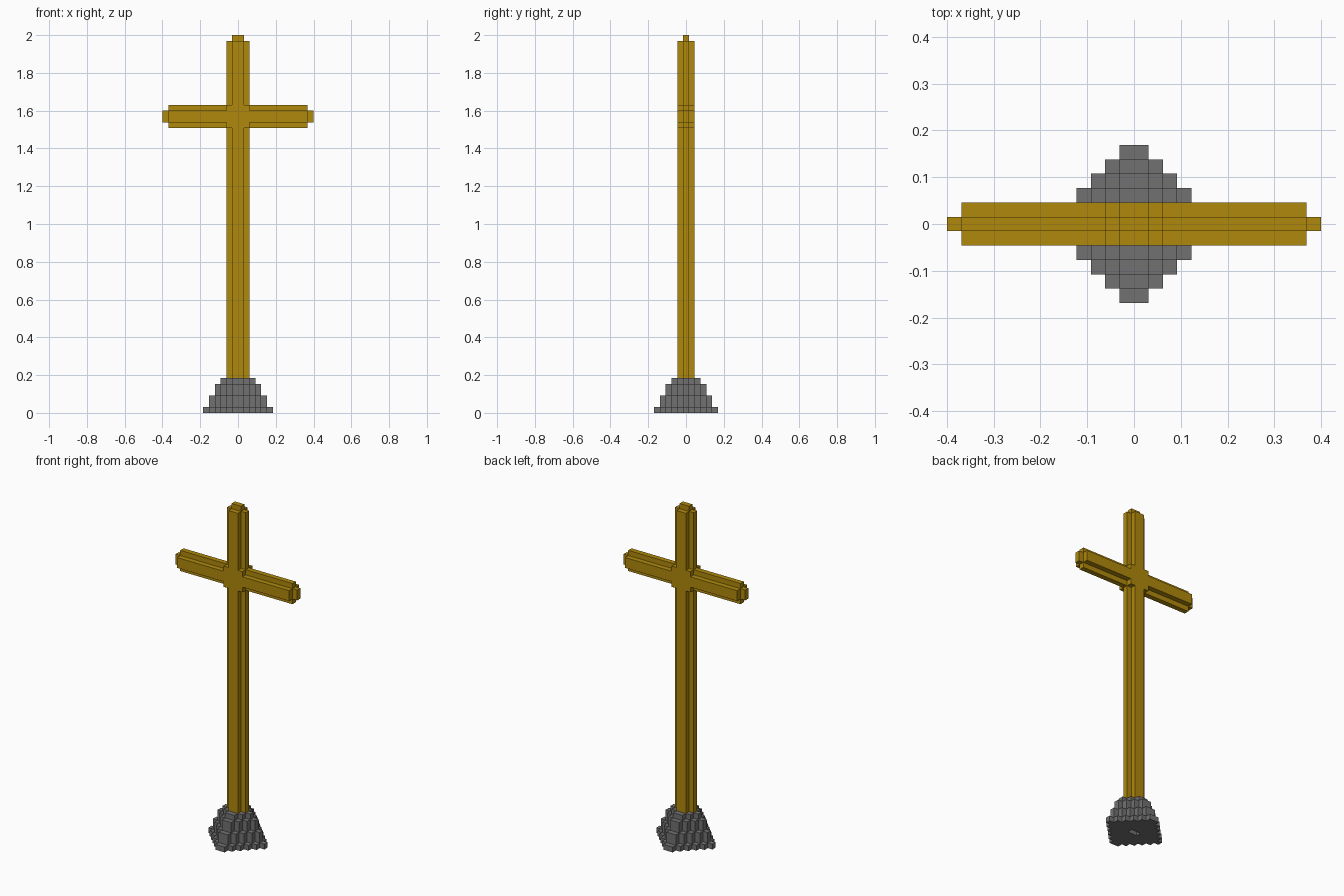
import bpy, bmesh, math
from mathutils import Vector

if "Cube" in bpy.data.objects:
    bpy.data.objects.remove(bpy.data.objects["Cube"])

V = 2.0 / 65            # block size: the cross is 65 blocks tall


def box(x, y, z0, z1):
    """Blocks with half width x (even count), rows -y..y, layers z0..z1-1."""
    return {(i, j, k) for i in range(-x, x) for j in range(-y, y + 1)
            for k in range(z0, z1)}


def diamond(r, z0, z1):
    """Stepped diamond layer: each row outward is one block shorter."""
    cells = set()
    for j in range(-(r - 1), r):
        cells |= {(i, j, k) for i in range(-(r - abs(j)), r - abs(j))
                  for k in range(z0, z1)}
    return cells


def material(name, rgb):
    m = bpy.data.materials.new(name)
    m.diffuse_color = (*rgb, 1)
    m.use_nodes = True
    m.node_tree.nodes["Principled BSDF"].inputs["Base Color"].default_value = m.diffuse_color
    return m


def build(name, cells, solid, mat):
    """Outer skin of the blocks, with flat areas merged."""
    bm = bmesh.new()
    for c in cells:
        centre = Vector((c[0] + 0.5, c[1], c[2] + 0.5))
        for axis in range(3):
            for s in (-1, 1):
                n = list(c)
                n[axis] += s
                if tuple(n) in solid:
                    continue
                d, u, w = Vector(), Vector(), Vector()
                d[axis] = 0.5 * s
                u[(axis + 1) % 3] = 0.5
                w[(axis + 2) % 3] = 0.5 * s
                bm.faces.new([bm.verts.new((centre + d + p) * V)
                              for p in (-u - w, u - w, u + w, -u + w)])
    bmesh.ops.remove_doubles(bm, verts=bm.verts[:], dist=V * 0.01)
    bmesh.ops.dissolve_limit(bm, angle_limit=math.radians(1),
                             verts=bm.verts[:], edges=bm.edges[:])
    me = bpy.data.meshes.new(name)
    bm.to_mesh(me)
    bm.free()
    me.materials.append(mat)
    bpy.context.collection.objects.link(bpy.data.objects.new(name, me))


# Upright: plus-shaped section with a small cap
cross = box(2, 0, 6, 64) | box(1, 1, 6, 64) | box(1, 0, 64, 65)
# Arms: plus-shaped section with small end caps, and a full block at the joint
cross |= box(12, 0, 49, 53) | box(12, 1, 50, 52) | box(13, 0, 50, 52)
cross |= box(2, 1, 49, 53)

# Stepped stone base with a small recess underneath
base = diamond(6, 0, 1) | diamond(5, 1, 3) | diamond(4, 3, 5) | diamond(3, 5, 6)
base -= box(1, 0, 0, 1)

solid = cross | base
build("wooden_cross", cross, solid, material("golden wood", (0.434, 0.25, 0.0037)))
build("stone_base", base, solid, material("grey stone", (0.171, 0.166, 0.166)))
